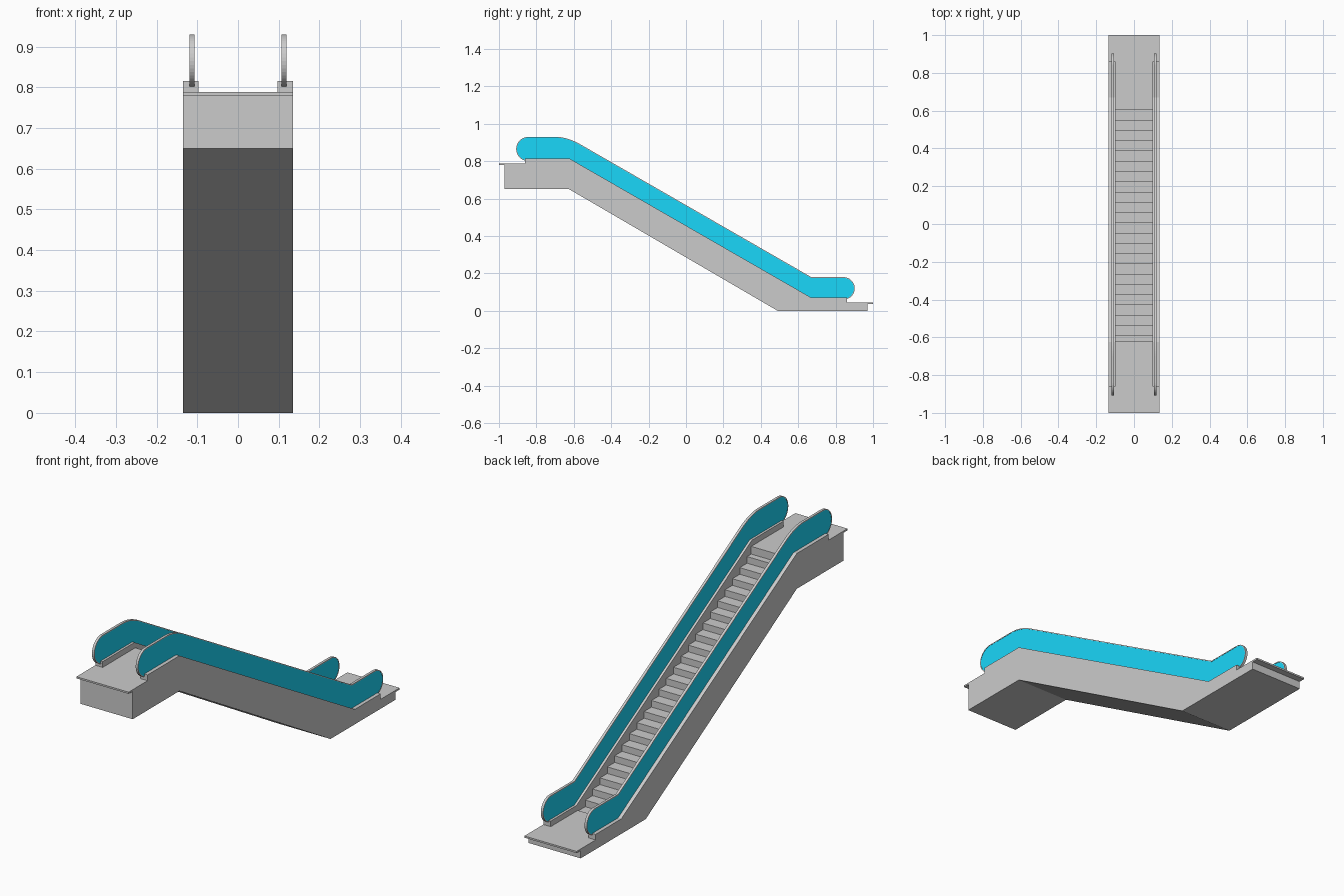
import bpy, bmesh
from math import sin, cos, radians
from mathutils import Vector

if "Cube" in bpy.data.objects:
    bpy.data.objects.remove(bpy.data.objects["Cube"])

HALF, INNER = 0.135, 0.097      # outer half width, step half width
RAIL_X = 0.113                  # balustrade centre


def prism(name, pts, depth, material=None):
    """Closed outline of 3D points extruded along the vector depth."""
    bm = bmesh.new()
    face = bm.faces.new([bm.verts.new(p) for p in pts])
    new = bmesh.ops.extrude_face_region(bm, geom=[face])["geom"]
    bmesh.ops.translate(bm, vec=depth,
                        verts=[v for v in new if isinstance(v, bmesh.types.BMVert)])
    bmesh.ops.recalc_face_normals(bm, faces=bm.faces)
    mesh = bpy.data.meshes.new(name)
    bm.to_mesh(mesh)
    bm.free()
    ob = bpy.data.objects.new(name, mesh)
    bpy.context.collection.objects.link(ob)
    if material:
        mesh.materials.append(material)
    return ob


def side_prism(name, profile, x0, x1, material=None):
    """(y, z) profile extruded between two x positions."""
    return prism(name, [(x0, y, z) for y, z in profile], (x1 - x0, 0, 0), material)


def arc(cy, cz, r, a0, a1, n=20):
    angles = [radians(a0 + (a1 - a0) * i / n) for i in range(n + 1)]
    return [(cy + r * cos(a), cz + r * sin(a)) for a in angles]


def bend(p0, p1, p2, n=10):
    """Quadratic curve easing a corner."""
    p0, p1, p2 = Vector(p0), Vector(p1), Vector(p2)
    return [tuple(p0 * (1 - t) ** 2 + p1 * 2 * t * (1 - t) + p2 * t * t)
            for t in (i / n for i in range(n + 1))]


def inset(path, d):
    """Open path moved sideways to its right by d, mitred at corners."""
    pts, out = [Vector(p) for p in path], []
    for i, p in enumerate(pts):
        a = (p - pts[i - 1]).normalized() if i else (pts[1] - p).normalized()
        b = (pts[i + 1] - p).normalized() if i < len(pts) - 1 else a
        n = Vector((a.y + b.y, -a.x - b.x)).normalized()
        out.append(tuple(p + n * d / max(0.5, n.dot(Vector((a.y, -a.x))))))
    return out


glass_mat = bpy.data.materials.new("teal_glass")
glass_mat.diffuse_color = (0.01, 0.68, 0.95, 1)
glass_mat.use_nodes = True
glass_mat.node_tree.nodes["Principled BSDF"].inputs["Base Color"].default_value = glass_mat.diffuse_color

underside = [(-0.97, 0.65), (-0.625, 0.65), (0.49, 0), (0.97, 0)]

# Central truss with the staircase cut into its top
steps, pitch, first = 24, 0.0543, 0.605
rise = 0.743 / steps
stairs = [(0.97, 0.036), (0.66, 0.036), (0.66, 0.040)]
for k in range(steps):
    y = max(first - pitch * k, -0.62)
    stairs += [(y, 0.040 + rise * k), (y, 0.040 + rise * (k + 1))]
stairs += [(-0.63, 0.783), (-0.63, 0.78), (-0.97, 0.78)]
side_prism("truss_and_steps", underside + stairs, -INNER, INNER)

# Landing plates: wide outside the skirts, narrow between them
for name, s, inner_y, z in (("upper_landing_plate", -1, 0.62, 0.780),
                            ("lower_landing_plate", 1, 0.66, 0.036)):
    outline = [(-HALF, 1), (HALF, 1), (HALF, 0.86), (INNER, 0.86),
               (INNER, inner_y), (-INNER, inner_y), (-INNER, 0.86), (-HALF, 0.86)]
    prism(name, [(x, s * y, z) for x, y in outline], (0, 0, 0.008))

# Side skirts, glass panels and handrails
skirt = underside + [(0.97, 0.036), (0.86, 0.036), (0.86, 0.07), (0.67, 0.07),
                     (-0.625, 0.815), (-0.86, 0.815), (-0.86, 0.78), (-0.97, 0.78)]
rail_path = (arc(-0.843, 0.865, 0.065, 255, 90)
             + bend((-0.70, 0.93), (-0.634, 0.93), (-0.565, 0.89))
             + [(0.67, 0.18)]
             + arc(0.842, 0.12, 0.06, 90, -75))
rail_inner = inset(rail_path, 0.004)
glass = rail_inner + [(0.845, 0.062), (0.668, 0.062), (-0.627, 0.807), (-0.845, 0.807)]
for side, s in (("left", -1), ("right", 1)):
    side_prism(side + "_skirt", skirt, s * INNER, s * HALF)
    side_prism(side + "_glass_panel", glass,
               s * (RAIL_X - 0.005), s * (RAIL_X + 0.005), glass_mat)
    side_prism(side + "_handrail", rail_path + rail_inner[::-1],
               s * (RAIL_X - 0.006), s * (RAIL_X + 0.006))
